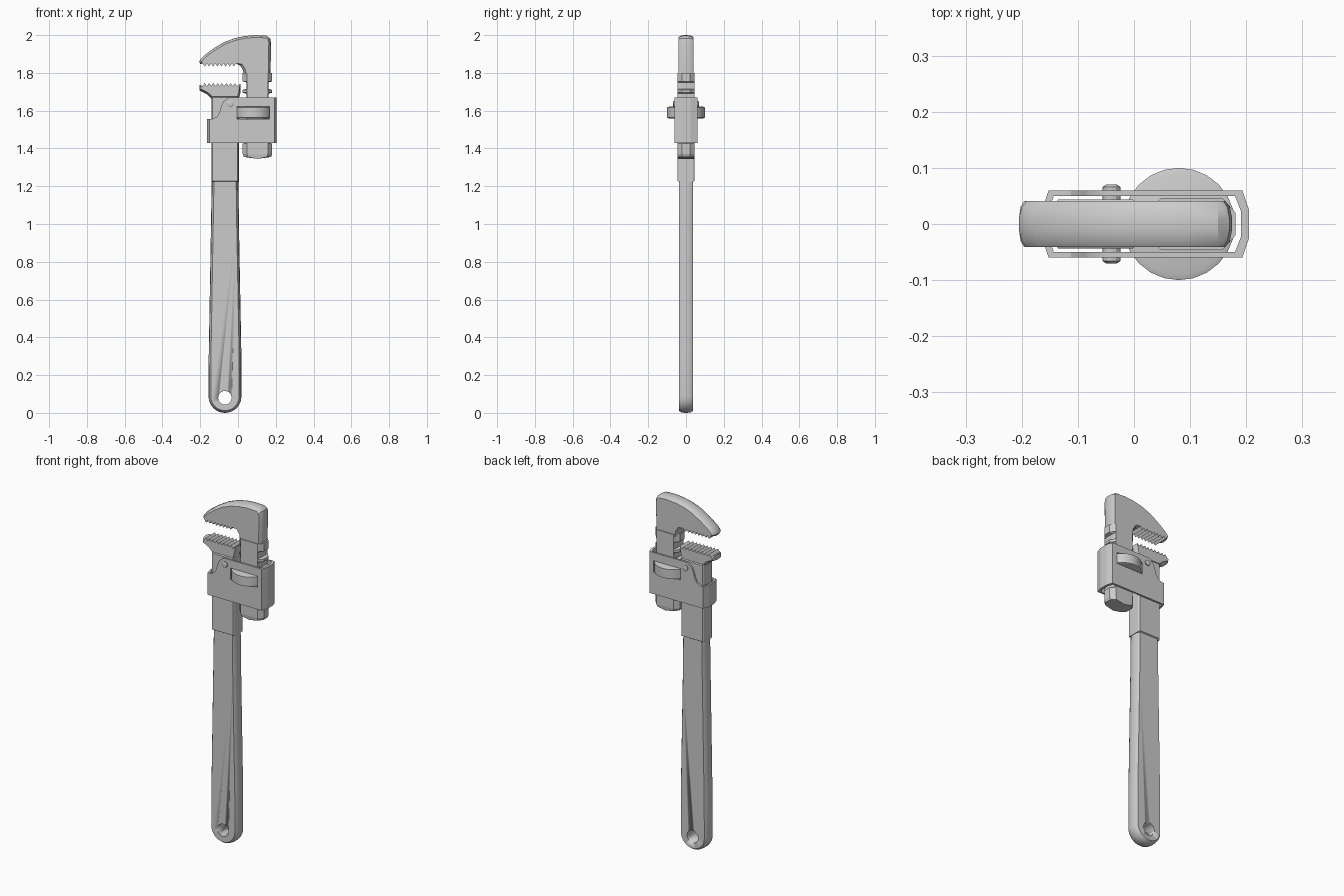
import bpy, bmesh
from math import sin, cos, pi
from mathutils import Vector

if "Cube" in bpy.data.objects:
    bpy.data.objects.remove(bpy.data.objects["Cube"])


def loft(name, rings, smooth=True):
    """Skin a list of equal-length rings and cap both ends."""
    bm = bmesh.new()
    rows = [[bm.verts.new(p) for p in r] for r in rings]
    n = len(rows[0])
    for a, b in zip(rows, rows[1:]):
        for i in range(n):
            j = (i + 1) % n
            bm.faces.new((a[i], a[j], b[j], b[i]))
    bm.faces.new(rows[0])
    bm.faces.new(rows[-1])
    bmesh.ops.recalc_face_normals(bm, faces=bm.faces)
    me = bpy.data.meshes.new(name)
    bm.to_mesh(me)
    bm.free()
    ob = bpy.data.objects.new(name, me)
    bpy.context.collection.objects.link(ob)
    if smooth:
        activate(ob)
        bpy.ops.object.shade_smooth_by_angle(angle=0.5)
    return ob


def activate(ob):
    bpy.ops.object.select_all(action='DESELECT')
    ob.select_set(True)
    bpy.context.view_layer.objects.active = ob


def inset(prof, d, fixed):
    """Move a counter-clockwise profile inward by d, except fixed points."""
    out = []
    for i, p in enumerate(prof):
        if i in fixed:
            out.append(p)
            continue
        p = Vector(p)
        a = (p - Vector(prof[i - 1])).normalized()
        b = (Vector(prof[(i + 1) % len(prof)]) - p).normalized()
        na, nb = Vector((-a.y, a.x)), Vector((-b.y, b.x))
        m = (na + nb).normalized()
        out.append(tuple(p + m * d / max(m.dot(na), 0.6)))
    return out


def plate(name, prof, half, fixed=()):
    """Front profile (x, z) lofted in y; half = (y, inset) from face to middle."""
    layers = [(-y, d) for y, d in half] + [(y, d) for y, d in reversed(half)]
    return loft(name, [[(x, y, z) for x, z in inset(prof, d, fixed)] for y, d in layers])


def disc(name, steps, x, z, n, axis):
    """Stack of circles (position, radius) along the y or z axis."""
    rings = []
    for h, r in steps:
        c = [(r * cos(2 * pi * i / n), r * sin(2 * pi * i / n)) for i in range(n)]
        rings.append([(x + u, h, z + v) if axis == 'y' else (x + u, v, h) for u, v in c])
    return loft(name, rings)


def cut(ob, cutter):
    cutter.hide_render = True
    m = ob.modifiers.new("cut", 'BOOLEAN')
    m.object, m.operation, m.solver = cutter, 'DIFFERENCE', 'EXACT'
    activate(ob)
    bpy.ops.object.modifier_apply(modifier=m.name)
    bpy.data.objects.remove(cutter)


def teeth(x0, x1, zv, zp, n):
    """Zigzag of n teeth between valley and peak heights."""
    return [(x0 + (x1 - x0) * i / (2 * n), zp if i % 2 else zv) for i in range(2 * n + 1)]


# Grip with round end and hanging hole
cx, r = -0.069, 0.087
grip_prof = [(cx + r * cos(pi + pi * i / 16), r + r * sin(pi + pi * i / 16)) for i in range(17)]
grip_prof += [(0.018, 0.30), (0.005, 1.0), (0.002, 1.24), (-0.139, 1.24), (-0.143, 1.0), (-0.155, 0.30)]
grip = plate("grip", grip_prof, [(0.038, 0.012), (0.026, 0.003), (0.006, 0)])
cut(grip, disc("hole_cutter", [(-0.2, 0.036), (0.2, 0.036)], cx, 0.08, 20, 'y'))

# Flat shank above the grip
plate("handle_shank", [(-0.141, 1.222), (0.004, 1.222), (0.004, 1.675), (-0.141, 1.675)],
      [(0.044, 0.006), (0.036, 0.001), (0.01, 0)])

# Lower toothed jaw
t = teeth(-0.005, -0.188, 1.73, 1.746, 8)
low = [(-0.205, 1.738), (-0.205, 1.708), (-0.165, 1.688), (-0.141, 1.665), (0.004, 1.665), (0.012, 1.69),
       (0.012, 1.742)] + t
plate("lower_jaw", low, [(0.041, 0.010), (0.03, 0.003), (0.01, 0)], range(6, 7 + len(t)))

# Upper hook jaw
t = teeth(-0.187, -0.01, 1.85, 1.834, 8)
top = t + [(0.012, 1.838), (0.027, 1.815), (0.032, 1.775), (0.172, 1.775), (0.175, 1.96), (0.17, 1.983),
           (0.15, 1.997), (0.09, 2.0), (0.035, 1.995), (-0.02, 1.983), (-0.075, 1.962), (-0.13, 1.929),
           (-0.178, 1.894), (-0.2, 1.872), (-0.205, 1.857), (-0.2, 1.846)]
plate("hook_jaw", top, [(0.041, 0.012), (0.03, 0.004), (0.009, 0)], range(len(t)))

# Threaded jaw shank: eight-sided, with alternating ridges and grooves
def section(z, hx, fx=0.055, hy=0.046, sag=0.0):
    half = [(hx, -0.02), (hx, 0.02), (fx, hy), (0, hy), (-fx, hy)]
    pts = half + [(-x, -y) for x, y in half]
    return [(0.103 + x, y, z - (sag if x == 0 else 0)) for x, y in pts]

levels = [(1.80, 0.078), (1.755, 0.078), (1.75, 0.059)]
for i in range(5):
    z = 1.715 - 0.058 * i
    levels += [(z, 0.059), (z - 0.005, 0.078), (z - 0.02, 0.078), (z - 0.025, 0.059)]
levels += [(1.432, 0.059), (1.425, 0.078), (1.37, 0.078)]
rings = [section(z, hx) for z, hx in levels]
rings.append(section(1.355, 0.072, 0.05, 0.043, 0.01))
loft("jaw_shank", rings, smooth=False)

# Housing frame around both shanks
def band(name, left, right, y, mid, z0, z1):
    half = [(right[0], y), (right[1], mid), (right[1], -mid), (right[0], -y),
            (left[0], -y), (left[1], -mid), (left[1], mid), (left[0], y)]
    return loft(name, [[(u, v, z) for u, v in half] for z in (z0, z1)], False)

frame = band("housing", (-0.152, -0.164), (0.193, 0.205), 0.06, 0.025, 1.43, 1.67)
cut(frame, band("inner_cutter", (-0.143, -0.153), (0.18, 0.191), 0.05, 0.022, 1.3, 1.8))
shoulder = [(-0.3, 1.557), (-0.135, 1.557), (-0.112, 1.568), (-0.098, 1.59), (-0.09, 1.62), (-0.078, 1.648),
            (-0.058, 1.665), (-0.04, 1.672), (-0.04, 1.8), (-0.3, 1.8)]
cut(frame, plate("shoulder_cutter", shoulder, [(0.2, 0)]))
cut(frame, plate("window_cutter", [(-0.006, 1.557), (0.166, 1.557), (0.166, 1.623), (-0.006, 1.623)], [(0.2, 0)]))

# Adjusting nut in the housing windows
disc("adjusting_nut", [(1.559, 0.09), (1.563, 0.1), (1.617, 0.1), (1.621, 0.09)], 0.08, 0, 24, 'z')

# Rivets joining housing and handle
for side, s in (("front", -1), ("back", 1)):
    disc("rivet_" + side, [(s * 0.04, 0.016), (s * 0.066, 0.016), (s * 0.07, 0.01)], -0.04, 1.635, 12, 'y')
